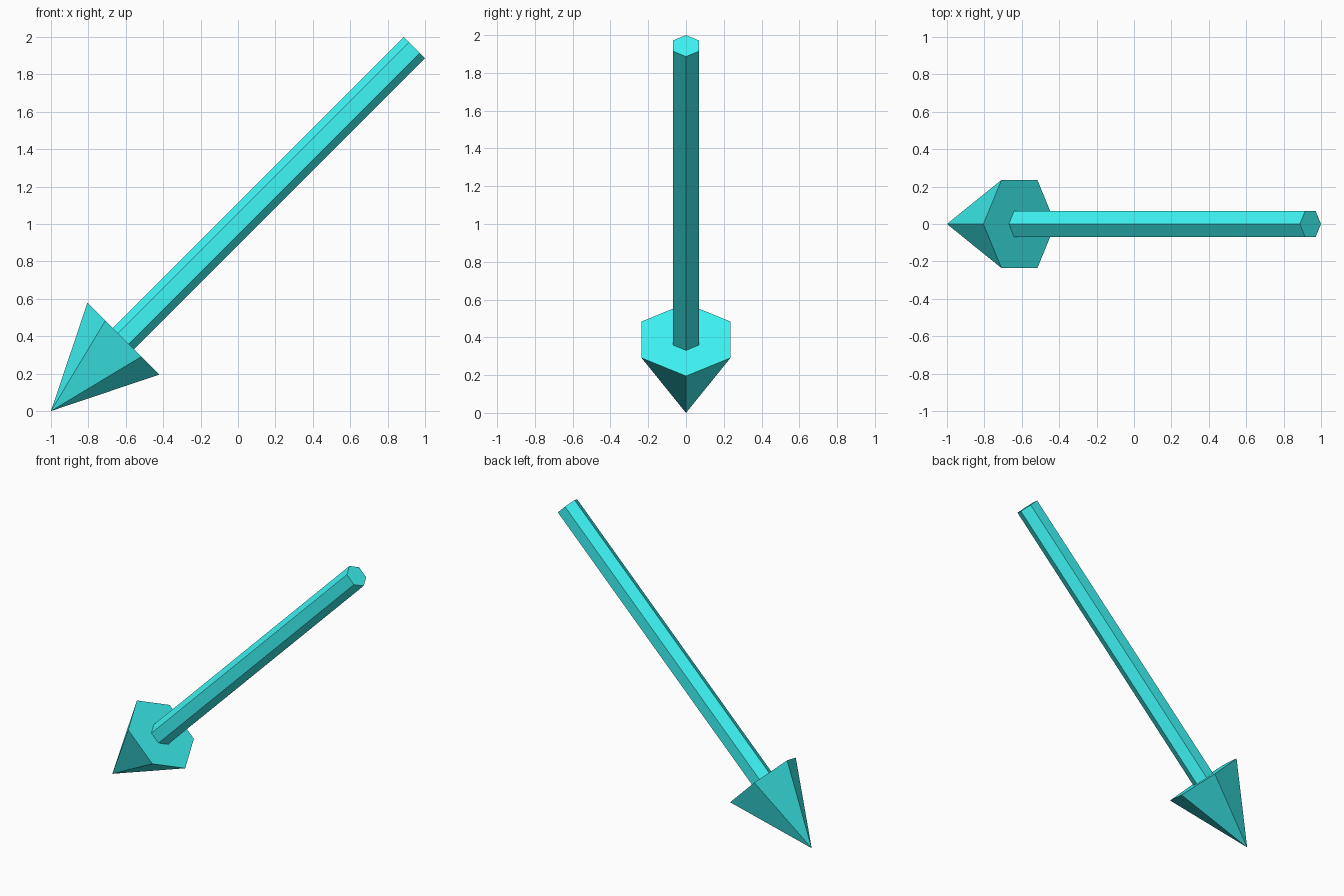
import bpy, bmesh
from math import radians, sqrt
from mathutils import Matrix

if "Cube" in bpy.data.objects:
    bpy.data.objects.remove(bpy.data.objects["Cube"])

SIDES = 6
HEAD_R, HEAD_LEN = 0.272, 0.548
SHAFT_R, SHAFT_END = 0.08, 2.748

cyan = bpy.data.materials.new("cyan")
cyan.diffuse_color = (0.05, 0.93, 0.93, 1)
cyan.use_nodes = True
cyan.node_tree.nodes["Principled BSDF"].inputs["Base Color"].default_value = cyan.diffuse_color

# Arrow axis leans 45 degrees from the tip at (-1, 0, 0) towards +x +z
axis = (Matrix.Translation((-1, 0, 0)) @ Matrix.Rotation(radians(45), 4, 'Y')
        @ Matrix.Rotation(radians(90), 4, 'Z'))


def tapered_part(name, start, end, r_start, r_end):
    """Six-sided cone or prism between two distances along the arrow axis."""
    bm = bmesh.new()
    bmesh.ops.create_cone(bm, cap_ends=True, segments=SIDES,
                          radius1=r_start, radius2=r_end, depth=end - start)
    bmesh.ops.remove_doubles(bm, verts=bm.verts[:], dist=1e-5)
    bmesh.ops.transform(bm, verts=bm.verts[:],
                        matrix=axis @ Matrix.Translation((0, 0, (start + end) / 2)))
    bmesh.ops.recalc_face_normals(bm, faces=bm.faces[:])
    mesh = bpy.data.meshes.new(name)
    bm.to_mesh(mesh)
    bm.free()
    mesh.materials.append(cyan)
    obj = bpy.data.objects.new(name, mesh)
    bpy.context.collection.objects.link(obj)
    return obj


# Pointed head with its tip on the ground
tapered_part("arrow_head", 0, HEAD_LEN, 0, HEAD_R)
# Long shaft rising from the back of the head
tapered_part("arrow_shaft", HEAD_LEN, SHAFT_END, SHAFT_R, SHAFT_R)
